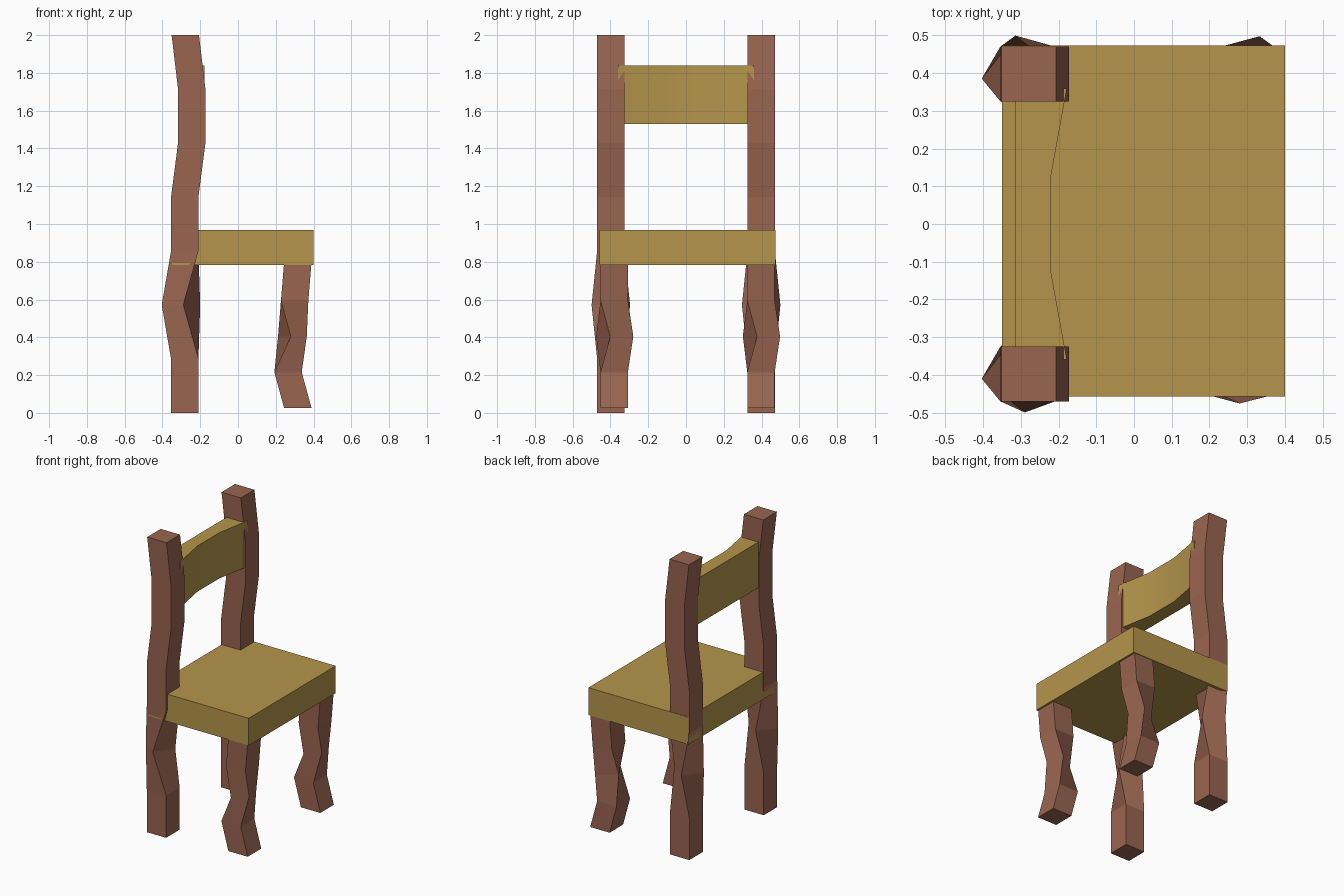
import bpy, bmesh, math

if "Cube" in bpy.data.objects:
    bpy.data.objects.remove(bpy.data.objects["Cube"])


def material(name, rgb):
    m = bpy.data.materials.new(name)
    m.diffuse_color = (*rgb, 1)
    m.use_nodes = True
    m.node_tree.nodes["Principled BSDF"].inputs["Base Color"].default_value = m.diffuse_color
    return m


dark_wood = material("dark_wood", (0.32, 0.13, 0.08))
light_wood = material("light_wood", (0.46, 0.30, 0.07))


def loft(name, rings, mat):
    """Skin a list of equal-length rings and cap both ends."""
    bm = bmesh.new()
    loops = [[bm.verts.new(p) for p in ring] for ring in rings]
    n = len(loops[0])
    for a, b in zip(loops, loops[1:]):
        for i in range(n):
            j = (i + 1) % n
            bm.faces.new((a[i], a[j], b[j], b[i]))
    bm.faces.new(loops[0][::-1])
    bm.faces.new(loops[-1])
    bmesh.ops.recalc_face_normals(bm, faces=bm.faces)
    mesh = bpy.data.meshes.new(name)
    bm.to_mesh(mesh)
    bm.free()
    mesh.materials.append(mat)
    obj = bpy.data.objects.new(name, mesh)
    bpy.context.collection.objects.link(obj)
    return obj


def square(x, y, z, turn=0.0, side=0.145):
    r = side / math.sqrt(2)
    angles = [math.radians(a + turn) for a in (-135, -45, 45, 135)]
    return [(x + r * math.cos(a), y + r * math.sin(a), z) for a in angles]


# Back legs: seven equal segments, twisted at the third ring
back_x = [-0.282, -0.282, -0.302, -0.282, -0.282, -0.245, -0.245, -0.279]
for side, y in (("left", -0.398), ("right", 0.398)):
    rings = [square(x, y, 2 * i / 7, -38 if i == 2 else 0)
             for i, x in enumerate(back_x)]
    loft("back_leg_" + side, rings, dark_wood)

# Front legs: wavy, with a twisted middle ring
for side, y in (("left", -0.38), ("right", 0.397)):
    twist = [(0.28, -0.096), (0.364, -0.021), (0.333, 0.101), (0.212, 0.02)]
    rings = [square(0.317, y, 0.025), square(0.265, y, 0.215),
             [(x, y + dy, 0.405) for x, dy in twist],
             square(0.30, y, 0.595), square(0.316, y, 0.79)]
    loft("front_leg_" + side, rings, dark_wood)

# Seat slab
loft("seat", [[(-0.35, -0.457, z), (0.40, -0.457, z),
               (0.40, 0.474, z), (-0.35, 0.474, z)] for z in (0.783, 0.968)],
     light_wood)

# Backrest: straight at the back, hollowed at the front
slices = []
for y, x in ((-0.36, -0.178), (-0.117, -0.222), (0.117, -0.222), (0.36, -0.178)):
    slices.append([(-0.314, y, 1.53), (x, y, 1.53), (x, y, 1.84), (-0.314, y, 1.84)])
rest = loft("backrest", slices, light_wood)
bpy.context.view_layer.objects.active = rest
rest.select_set(True)
bpy.ops.object.shade_smooth_by_angle(angle=math.radians(30))
